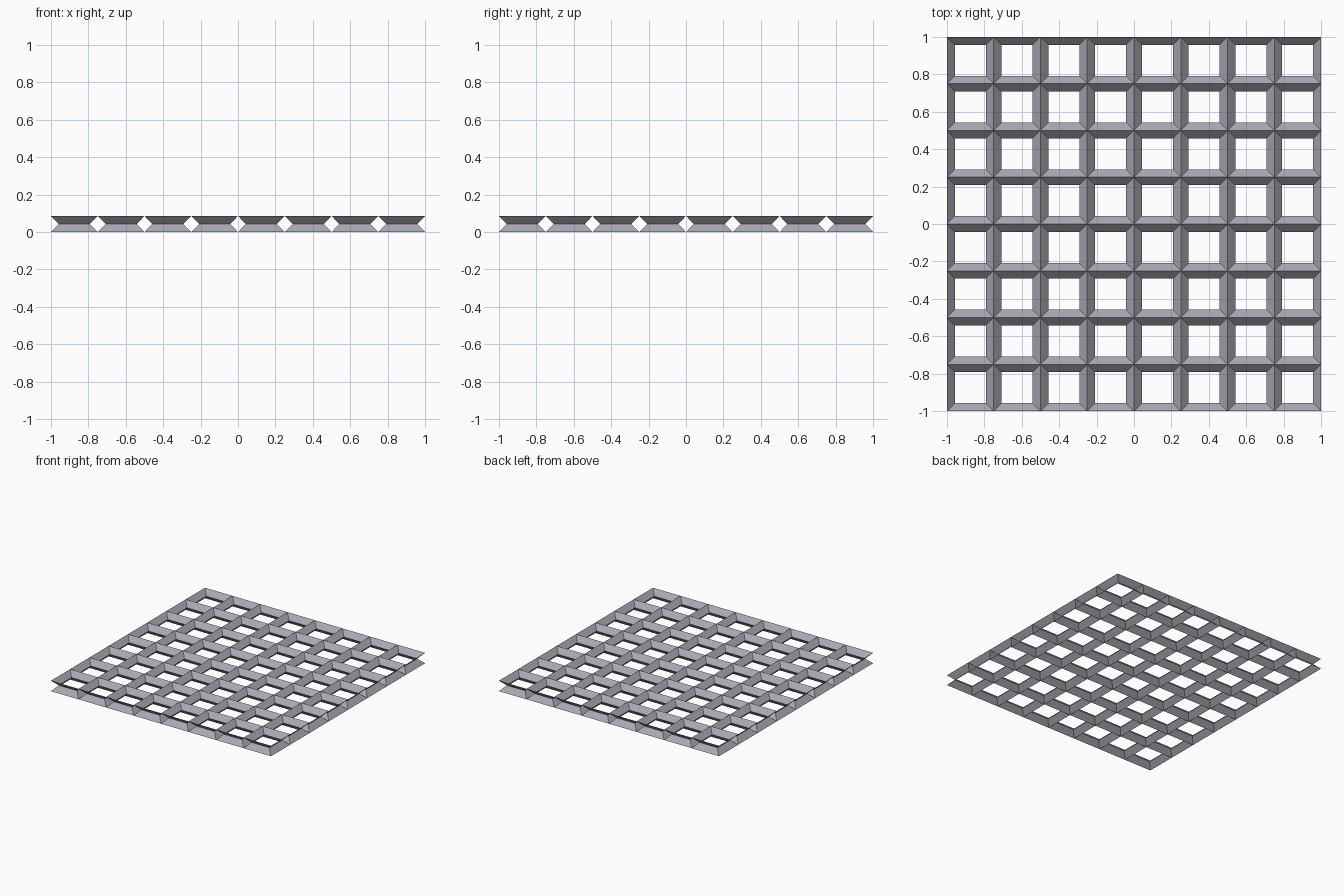
import bpy, bmesh

if "Cube" in bpy.data.objects:
    bpy.data.objects.remove(bpy.data.objects["Cube"])

CELLS = 8
PITCH = 2.0 / CELLS
HEIGHT = 0.086
INSET = 0.042

grey = bpy.data.materials.new("cool grey metal")
grey.diffuse_color = (0.40, 0.40, 0.46, 1)
grey.use_nodes = True
grey.node_tree.nodes["Principled BSDF"].inputs["Base Color"].default_value = grey.diffuse_color


def square_ring(bm, cx, cy, half, z):
    return [bm.verts.new((cx + sx * half, cy + sy * half, z))
            for sx, sy in ((-1, -1), (1, -1), (1, 1), (-1, 1))]


# Each cell is a pinched square sleeve: wide at bottom and top, narrow in the middle
bm = bmesh.new()
for i in range(CELLS):
    for j in range(CELLS):
        cx = -1 + (i + 0.5) * PITCH
        cy = -1 + (j + 0.5) * PITCH
        low = square_ring(bm, cx, cy, PITCH / 2, 0)
        mid = square_ring(bm, cx, cy, PITCH / 2 - INSET, HEIGHT / 2)
        top = square_ring(bm, cx, cy, PITCH / 2, HEIGHT)
        for a, b in ((low, mid), (mid, top)):
            for k in range(4):
                n = (k + 1) % 4
                # faces point into the opening
                bm.faces.new((a[n], a[k], b[k], b[n]))

mesh = bpy.data.meshes.new("grating")
bm.to_mesh(mesh)
bm.free()
mesh.materials.append(grey)
grating = bpy.data.objects.new("grating", mesh)
bpy.context.collection.objects.link(grating)
